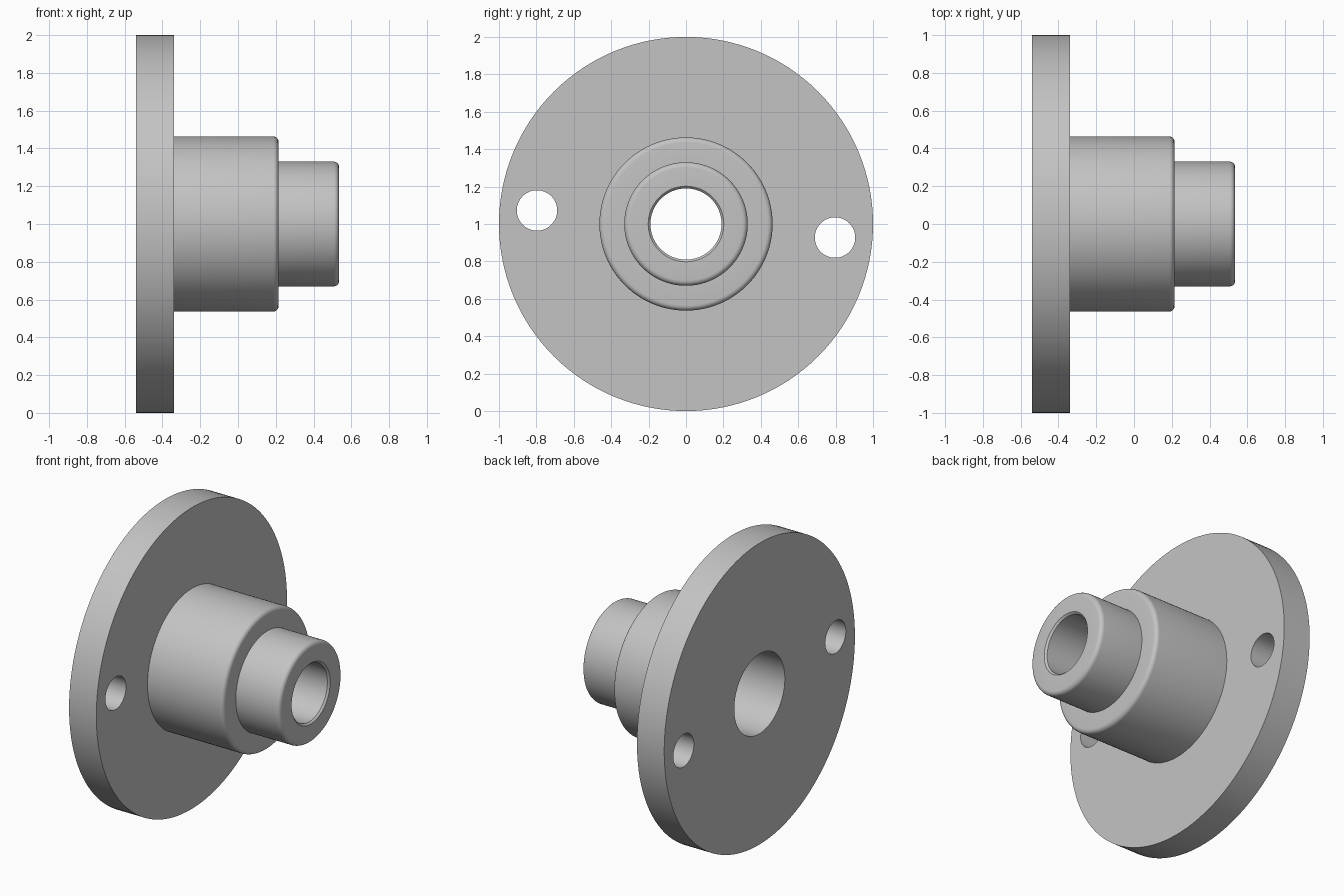
import bpy
import bmesh
import math
from mathutils import Vector, Matrix

old = bpy.data.objects.get("Cube")
if old:
    bpy.data.objects.remove(old, do_unlink=True)

# Dimensions along the turning axis (x) and radii
BACK, FLANGE_FRONT, HUB_END, NOSE_END = -0.54, -0.34, 0.215, 0.535
FLANGE_R, HUB_R, NOSE_R = 1.0, 0.463, 0.33
BACK_BORE_R, BORE_R, STEP_X = 0.265, 0.19, 0.05
FILLET, CHAMFER = 0.028, 0.012
BOLT_R, BOLT_CIRCLE, BOLT_ANGLE = 0.108, 0.8, math.radians(-5.2)
SEGMENTS = 128
CENTRE = Vector((0, 0, 1))


def make_material(name, value):
    mat = bpy.data.materials.new(name)
    mat.use_nodes = True
    colour = (value, value, value, 1)
    mat.diffuse_color = colour
    mat.node_tree.nodes["Principled BSDF"].inputs["Base Color"].default_value = colour
    return mat


def rounded_corner(x, r, size, steps=6):
    """Quarter arc from the cylinder wall round to the end face."""
    angles = [math.pi / 2 * (1 - i / steps) for i in range(steps + 1)]
    return [(x - size + size * math.cos(a), r - size + size * math.sin(a)) for a in angles]


def lathe(name, profile, mat):
    """Turn a closed (x, radius) profile about the x axis."""
    bm = bmesh.new()
    verts = [bm.verts.new((x, 0, r)) for x, r in profile]
    edges = [bm.edges.new((v, verts[i - 1])) for i, v in enumerate(verts)]
    bmesh.ops.spin(bm, geom=verts + edges, cent=(0, 0, 0), axis=(1, 0, 0),
                   angle=math.tau, steps=SEGMENTS, use_merge=True)
    bmesh.ops.remove_doubles(bm, verts=bm.verts[:], dist=1e-5)
    bmesh.ops.recalc_face_normals(bm, faces=bm.faces[:])
    bmesh.ops.translate(bm, verts=bm.verts[:], vec=CENTRE)
    mesh = bpy.data.meshes.new(name)
    bm.to_mesh(mesh)
    bm.free()
    mesh.materials.append(mat)
    obj = bpy.data.objects.new(name, mesh)
    bpy.context.collection.objects.link(obj)
    return obj


def bolt_cutter(mat):
    """Two opposite pins along x that drill the flange."""
    bm = bmesh.new()
    for side in (-1, 1):
        pos = CENTRE + Vector(((BACK + FLANGE_FRONT) / 2,
                               side * BOLT_CIRCLE * math.cos(BOLT_ANGLE),
                               side * BOLT_CIRCLE * math.sin(BOLT_ANGLE)))
        bmesh.ops.create_cone(bm, cap_ends=True, segments=64, radius1=BOLT_R,
                              radius2=BOLT_R, depth=0.4,
                              matrix=Matrix.Translation(pos) @ Matrix.Rotation(math.pi / 2, 4, "Y"))
    mesh = bpy.data.meshes.new("bolt_hole_cutter")
    bm.to_mesh(mesh)
    bm.free()
    mesh.materials.append(mat)
    obj = bpy.data.objects.new("bolt_hole_cutter", mesh)
    bpy.context.collection.objects.link(obj)
    return obj


metal = make_material("grey metal", 0.55)

# Flange, hub, nose and stepped bore as one turned section
profile = [(BACK, BACK_BORE_R), (BACK, FLANGE_R), (FLANGE_FRONT, FLANGE_R), (FLANGE_FRONT, HUB_R)]
profile += rounded_corner(HUB_END, HUB_R, FILLET)
profile += [(HUB_END, NOSE_R)]
profile += rounded_corner(NOSE_END, NOSE_R, FILLET)
profile += [(NOSE_END, BORE_R + CHAMFER), (NOSE_END - CHAMFER, BORE_R),
            (STEP_X, BORE_R), (STEP_X, BACK_BORE_R)]
body = lathe("flanged_hub", profile, metal)

# Bolt holes through the flange
cutter = bolt_cutter(metal)
cutter.hide_render = True
drill = body.modifiers.new("bolt_holes", "BOOLEAN")
drill.operation = "DIFFERENCE"
drill.solver = "EXACT"
drill.object = cutter
bpy.ops.object.select_all(action="DESELECT")
body.select_set(True)
bpy.context.view_layer.objects.active = body
bpy.ops.object.modifier_apply(modifier=drill.name)
bpy.data.objects.remove(cutter, do_unlink=True)

# Smooth walls, crisp rims
bpy.ops.object.shade_smooth_by_angle(angle=math.radians(30))
